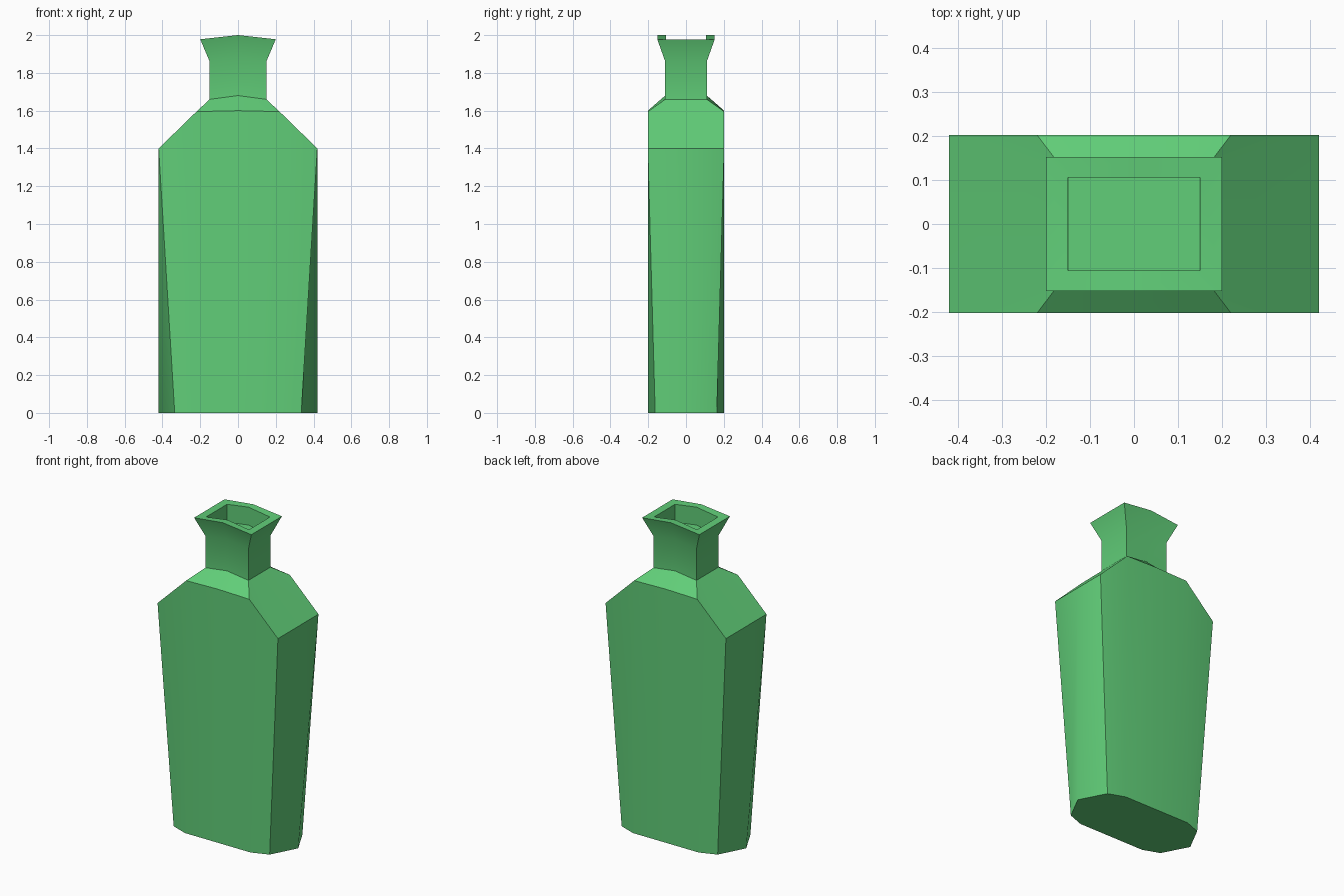
import bpy, bmesh

if "Cube" in bpy.data.objects:
    bpy.data.objects.remove(bpy.data.objects["Cube"])

glass = bpy.data.materials.new("bottle_green")
glass.diffuse_color = (0.12, 0.62, 0.19, 1)
glass.use_nodes = True
glass.node_tree.nodes["Principled BSDF"].inputs["Base Color"].default_value = glass.diffuse_color


def mirror_ring(quarter):
    """Quarter outline from the +x side to the +y axis, mirrored into a full loop."""
    half = quarter + [(-x, y, z) for x, y, z in reversed(quarter[:-1])]
    back = [(x, -y, z) for x, y, z in reversed(half)]
    ring = []
    for p in half + back:                      # drop doubled points on the axes
        if not ring or p != ring[-1]:
            ring.append(p)
    return ring[:-1] if ring[0] == ring[-1] else ring


def loft(name, rings, cap_start, cap_end):
    bm = bmesh.new()
    loops = [[bm.verts.new(p) for p in r] for r in rings]
    for a, b in zip(loops, loops[1:]):
        n = len(a)
        for i in range(n):
            j = (i + 1) % n
            bm.faces.new((a[i], a[j], b[j], b[i]))
    if cap_start:
        bm.faces.new(loops[0][::-1])
    if cap_end:
        bm.faces.new(loops[-1])
    bmesh.ops.remove_doubles(bm, verts=bm.verts, dist=0.0005)
    bmesh.ops.recalc_face_normals(bm, faces=bm.faces)
    me = bpy.data.meshes.new(name)
    bm.to_mesh(me)
    bm.free()
    ob = bpy.data.objects.new(name, me)
    bpy.context.collection.objects.link(ob)
    me.materials.append(glass)
    bpy.ops.object.select_all(action='DESELECT')
    ob.select_set(True)
    bpy.context.view_layer.objects.active = ob
    bpy.ops.object.shade_smooth_by_angle(angle=0.55)
    return ob


# Body: chamfered base rising to a rectangular shoulder, then closing to the neck
base = [(0.42, 0.0, 0), (0.335, 0.163, 0), (0.23, 0.202, 0), (0.0, 0.202, 0)]
shoulder = [(0.42, 0.0, 1.4), (0.42, 0.202, 1.4), (0.22, 0.202, 1.595), (0.0, 0.202, 1.6)]
collar = [(0.15, 0.0, 1.66), (0.15, 0.11, 1.66), (0.15, 0.11, 1.66), (0.0, 0.11, 1.68)]


def body_ring(q):
    # full 12-point loop, keeping repeated corner points so the loops match
    half = q + [(-x, y, z) for x, y, z in reversed(q[:-1])]
    return half + [(x, -y, z) for x, y, z in reversed(half[1:-1])]


loft("body", [body_ring(q) for q in (base, shoulder, collar)], True, True)


# Neck: straight tube, flared lip with a raised middle, recessed mouth
def neck_ring(x, y, z):
    return mirror_ring([(x, y, z), (0.0, y, z + 0.022)])


loft("neck", [neck_ring(0.15, 0.11, 1.658),
              neck_ring(0.15, 0.11, 1.86),
              neck_ring(0.2, 0.152, 1.978),
              neck_ring(0.15, 0.105, 1.978),
              neck_ring(0.149, 0.105, 1.865)], True, True)
